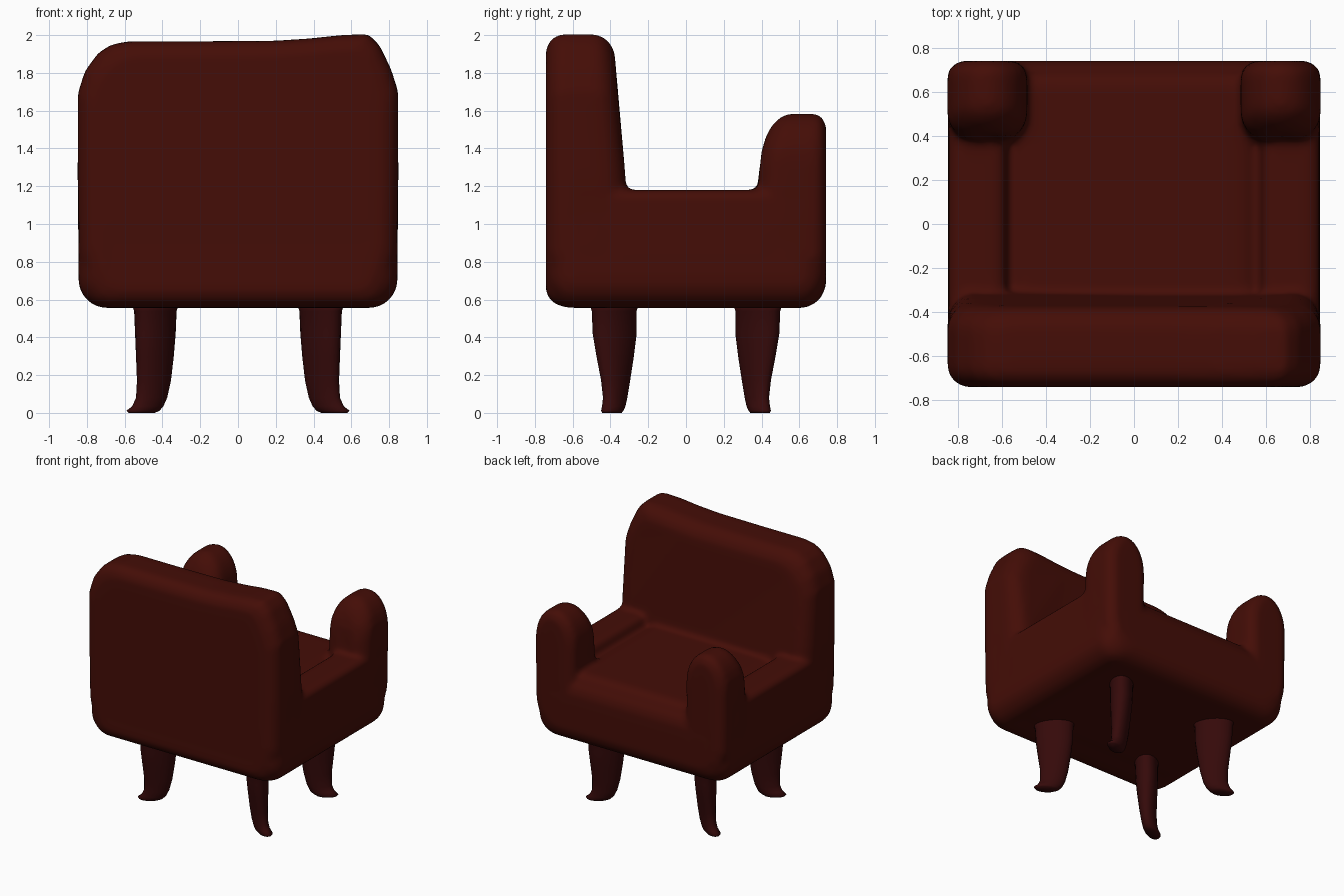
import bpy, bmesh, math

if "Cube" in bpy.data.objects:
    bpy.data.objects.remove(bpy.data.objects["Cube"])

def material(name, rgb):
    m = bpy.data.materials.new(name)
    m.diffuse_color = (*rgb, 1)
    m.use_nodes = True
    m.node_tree.nodes["Principled BSDF"].inputs["Base Color"].default_value = m.diffuse_color
    return m

UPHOLSTERY = material("upholstery", (0.058, 0.004, 0.002))
WOOD = material("dark_wood", (0.036, 0.003, 0.003))

def clamp(v):
    return max(0.0, min(1.0, v))

def loft(bm, rings):
    """Skin a closed solid through rings of 3D points."""
    loops = [[bm.verts.new(p) for p in ring] for ring in rings]
    n = len(loops[0])
    faces = [bm.faces.new(loops[0]), bm.faces.new(loops[-1])]
    for a, b in zip(loops, loops[1:]):
        for i in range(n):
            j = (i + 1) % n
            faces.append(bm.faces.new((a[i], a[j], b[j], b[i])))
    bmesh.ops.recalc_face_normals(bm, faces=faces)

def slab(bm, outline, y0, y1, r0, r1, lean=lambda y, z: y):
    """Padded slab: front-view outline extruded along y with rounded rims."""
    xs, zs = [p[0] for p in outline], [p[1] for p in outline]
    cx, cz = (min(xs) + max(xs)) / 2, (min(zs) + max(zs)) / 2
    hx, hz = (max(xs) - min(xs)) / 2, (max(zs) - min(zs)) / 2
    steps = [math.radians(15 * k) for k in range(7)]
    prof = [(y0 + r0 * (1 - math.cos(t)), r0 * (1 - math.sin(t))) for t in steps]
    prof += [(y1 - r1 * (1 - math.cos(t)), r1 * (1 - math.sin(t))) for t in reversed(steps)]
    rings = []
    for y, d in prof:
        pts = [(cx + (x - cx) * (1 - d / hx), cz + (z - cz) * (1 - d / hz)) for x, z in outline]
        rings.append([(x, lean(y, z), z) for x, z in pts])
    loft(bm, rings)

def rounded_rect(x0, x1, z0, z1, rt, rb):
    pts = []
    for cx, cz, r, a in ((x1 - rt, z1 - rt, rt, 0), (x0 + rt, z1 - rt, rt, 90),
                         (x0 + rb, z0 + rb, rb, 180), (x1 - rb, z0 + rb, rb, 270)):
        for k in range(6):
            t = math.radians(a + 18 * k)
            pts.append((cx + r * math.cos(t), cz + r * math.sin(t)))
    return pts

def make(name, bm, mat):
    me = bpy.data.meshes.new(name)
    bm.to_mesh(me)
    bm.free()
    me.materials.append(mat)
    me.shade_smooth()
    ob = bpy.data.objects.new(name, me)
    bpy.context.collection.objects.link(ob)
    return ob

# upholstered body: all padded masses fused into one soft skin
bm = bmesh.new()

# seat base and slightly raised seat cushion
slab(bm, rounded_rect(-0.845, 0.845, 0.555, 1.09, 0.06, 0.15), -0.74, 0.742, 0.14, 0.14)
slab(bm, rounded_rect(-0.54, 0.54, 0.9, 1.115, 0.05, 0.05), -0.4, 0.70, 0.05, 0.09)

# backrest, slightly raised on the right, inner face sloping into the seat
back = [(-0.70, 0.56), (-0.765, 0.585), (-0.805, 0.68), (-0.842, 0.83), (-0.848, 1.25), (-0.848, 1.69),
        (-0.81, 1.81), (-0.74, 1.905), (-0.67, 1.95), (-0.58, 1.967), (-0.2, 1.967), (0.2, 1.97),
        (0.38, 1.982), (0.55, 2.0), (0.69, 2.005), (0.75, 1.945), (0.81, 1.82), (0.848, 1.70),
        (0.848, 1.25), (0.842, 0.83), (0.805, 0.68), (0.765, 0.585), (0.70, 0.56)]

def back_lean(y, z):
    w = max(0, (y + 0.74) / 0.38)
    return y + w * (0.055 * clamp((1.38 - z) / 0.22) - 0.03 * clamp((z - 1.5) / 0.5))

slab(bm, back, -0.742, -0.352, 0.10, 0.12, back_lean)

for s in (-1, 1):
    # side rails
    rail = rounded_rect(0.58, 0.843, 0.75, 1.18, 0.05, 0.05)
    slab(bm, [(s * x, z) for x, z in rail], -0.6, 0.65, 0.06, 0.06)
    # domed arm posts
    post = [(0.80, 0.68), (0.843, 0.82), (0.847, 1.0)]
    post += [(0.667 + 0.182 * math.cos(t), 1.335 + 0.25 * math.sin(t))
             for t in (math.radians(15 * k) for k in range(13))]
    post += [(0.487, 1.0), (0.487, 0.68)]
    slab(bm, [(s * x, z) for x, z in post], 0.365, 0.742, 0.12, 0.08,
         lambda y, z: y + (0.742 - y) / 0.38 * (0.045 * clamp((z - 1.15) / 0.3)
                                                + 0.05 * clamp((z - 1.42) / 0.15)))

body = make("upholstered_body", bm, UPHOLSTERY)
rm = body.modifiers.new("fuse", 'REMESH')
rm.mode, rm.voxel_size, rm.use_smooth_shade = 'VOXEL', 0.02, True
sm = body.modifiers.new("soften", 'SMOOTH')
sm.factor, sm.iterations = 0.5, 8

# tapered legs with outward-flicked toes, oval along the diagonal: z, x range, y range
LEG = [(0.57, 0.315, 0.56, 0.25, 0.51), (0.54, 0.325, 0.55, 0.26, 0.50), (0.42, 0.33, 0.545, 0.26, 0.495),
       (0.30, 0.34, 0.54, 0.275, 0.475), (0.17, 0.355, 0.535, 0.295, 0.45), (0.08, 0.375, 0.54, 0.31, 0.44),
       (0.035, 0.395, 0.56, 0.32, 0.445), (0.012, 0.415, 0.59, 0.33, 0.45), (0.0, 0.44, 0.58, 0.34, 0.445)]
SKEW = math.radians(28)
for sy, end in ((-1, "front"), (1, "rear")):
    for sx, side in ((-1, "left"), (1, "right")):
        bm = bmesh.new()
        rings = []
        for z, x0, x1, y0, y1 in LEG:
            ring = []
            for k in range(20):
                t = math.tau * k / 20
                ring.append((sx * ((x0 + x1) / 2 + (x1 - x0) / 2 * math.cos(t)),
                             sy * ((y0 + y1) / 2 + (y1 - y0) / 2 * math.sin(t + SKEW)), z))
            rings.append(ring)
        loft(bm, rings)
        make(f"{end}_{side}_leg", bm, WOOD)
